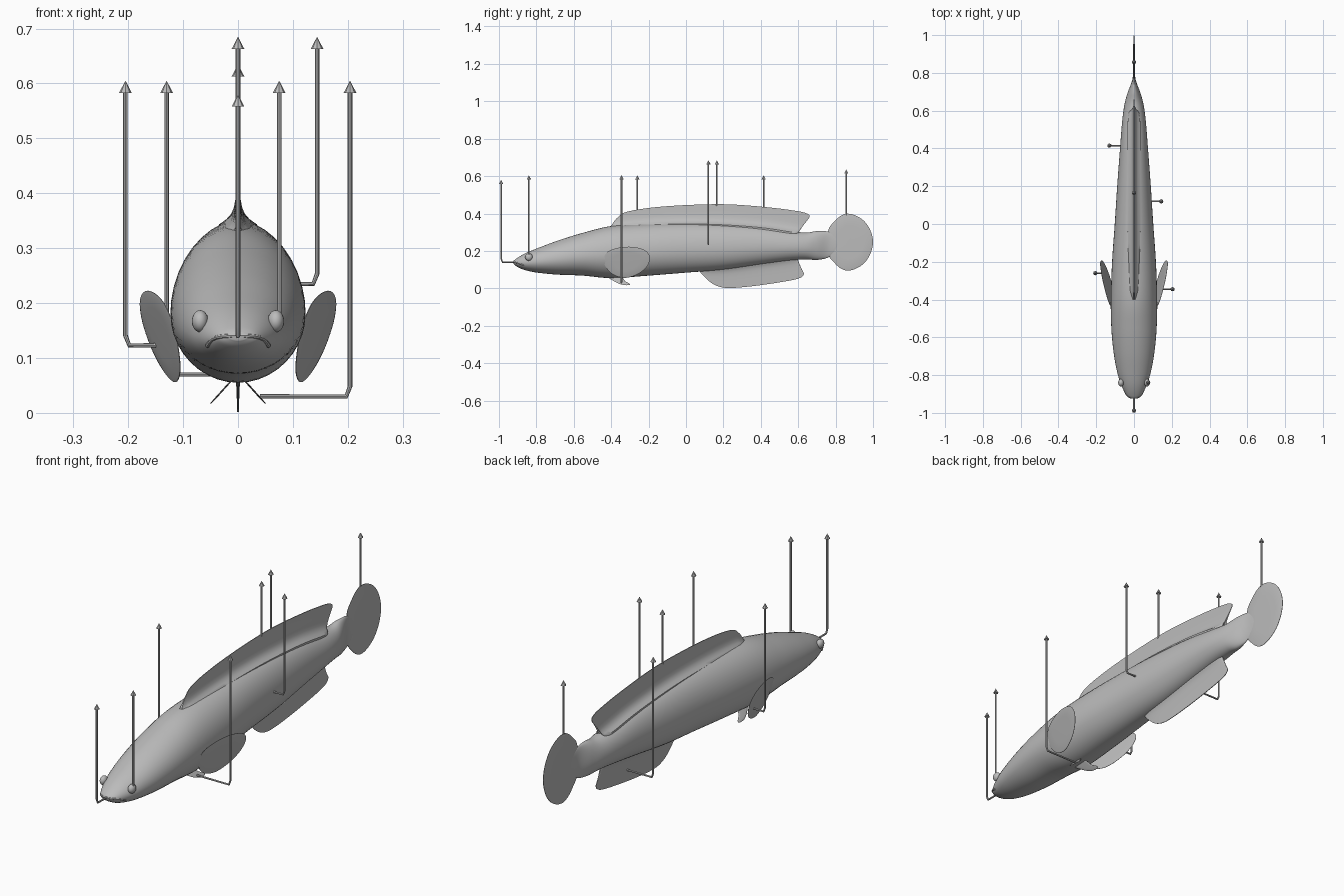
import bpy
import bmesh
import math
from mathutils import Vector

cube = bpy.data.objects.get("Cube")
if cube:
    bpy.data.objects.remove(cube, do_unlink=True)

GREY = (0.5, 0.5, 0.5, 1.0)
grey = bpy.data.materials.new("plain grey")
grey.use_nodes = True
grey.diffuse_color = GREY
shader = next(n for n in grey.node_tree.nodes if n.type == 'BSDF_PRINCIPLED')
shader.inputs["Base Color"].default_value = GREY


def finish(name, bm, angle=40):
    """Turn a bmesh into a shaded, coloured object."""
    bmesh.ops.recalc_face_normals(bm, faces=bm.faces[:])
    mesh = bpy.data.meshes.new(name)
    bm.to_mesh(mesh)
    bm.free()
    mesh.materials.append(grey)
    obj = bpy.data.objects.new(name, mesh)
    bpy.context.collection.objects.link(obj)
    bpy.ops.object.select_all(action='DESELECT')
    obj.select_set(True)
    bpy.context.view_layer.objects.active = obj
    bpy.ops.object.shade_smooth_by_angle(angle=math.radians(angle))
    return obj


def spline(points, steps=6, closed=False):
    """Smooth curve through points of any dimension."""
    pts = [Vector(p) for p in points]
    n = len(pts)

    def at(i):
        return pts[i % n] if closed else pts[max(0, min(n - 1, i))]

    out = []
    for i in range(n if closed else n - 1):
        a, b, c, d = (at(i + k) for k in (-1, 0, 1, 2))
        for s in range(steps):
            t = s / steps
            out.append(b + (c - a) * (t / 2)
                       + (a * 2 - b * 5 + c * 4 - d) * (t * t / 2)
                       + (b * 3 - a - c * 3 + d) * (t ** 3 / 2))
    return out if closed else out + [pts[-1]]


def loft(name, rings, angle=40):
    """Skin closed rings of equal size and cap both ends."""
    bm = bmesh.new()
    rows = [[bm.verts.new(p) for p in ring] for ring in rings]
    n = len(rows[0])
    for low, high in zip(rows, rows[1:]):
        for i in range(n):
            j = (i + 1) % n
            bm.faces.new((low[i], low[j], high[j], high[i]))
    bm.faces.new(rows[0])
    bm.faces.new(rows[-1])
    return finish(name, bm, angle)


# Body: egg sections given as y, half width, top, bottom
sections = [s for s in spline([Vector(p) for p in (
    (-.922, .016, .147, .132), (-.91, .036, .157, .12), (-.88, .055, .176, .104),
    (-.84, .072, .196, .092), (-.78, .09, .22, .082), (-.68, .108, .257, .073),
    (-.55, .12, .297, .068), (-.4, .123, .333, .055), (-.2, .116, .346, .068),
    (0, .102, .35, .084), (.2, .089, .345, .1), (.4, .074, .33, .128),
    (.55, .062, .308, .148), (.64, .049, .298, .155), (.7, .032, .306, .152),
    (.76, .01, .303, .165), (.81, .004, .28, .2))])]


def section_at(y):
    for a, b in zip(sections, sections[1:]):
        if a[0] <= y <= b[0]:
            return a.lerp(b, (y - a[0]) / (b[0] - a[0]))
    return sections[-1]


def egg(section, count=40):
    y, half, top, bottom = section
    mid = bottom + .46 * (top - bottom)
    ring = []
    for i in range(count):
        a = math.tau * i / count
        rise = top - mid if math.sin(a) > 0 else mid - bottom
        ring.append((half * math.cos(a), y, mid + rise * math.sin(a)))
    return ring


loft("body", [egg(s) for s in sections], 60)


def long_fin(name, columns, side):
    """Ridge fin whose foot flares into the body; columns: base y, edge y, edge z."""
    smooth = spline(columns)
    rings = []
    for k, (base_y, edge_y, edge_z) in enumerate(smooth):
        sec = section_at(base_y)
        foot = (sec[2] if side > 0 else sec[3]) - side * .015
        taper = max(.08, math.sin(math.pi * k / (len(smooth) - 1))) ** .5
        flare = .03 if side > 0 else .01
        left, right = [], []
        for t in (0, .08, .16, .25, .35, .5, .7, .9, 1):
            z = foot + (edge_z - foot) * t
            y = base_y + (edge_y - base_y) * t
            height = max(0, abs(z - foot) - .01)
            half = taper * (.0015 + .004 * (1 - t) + flare * math.exp(-height / .014))
            left.append((-half, y, z))
            right.append((half, y, z))
        rings.append(left + right[::-1])
    loft(name, rings, 50)


long_fin("dorsal_fin", (
    (-.4, -.4, .335), (-.375, -.37, .375), (-.34, -.32, .408), (-.2, -.18, .432),
    (0, .02, .446), (.2, .23, .449), (.4, .45, .432), (.52, .6, .412),
    (.57, .65, .398), (.585, .66, .38), (.595, .63, .345), (.6, .6, .31)), 1)
long_fin("anal_fin", (
    (.08, .075, .088), (.1, .1, .06), (.13, .15, .02), (.18, .22, .002),
    (.3, .35, .011), (.45, .5, .032), (.53, .6, .052), (.57, .63, .075),
    (.585, .62, .1), (.595, .6, .145)), -1)


def flat_fin(name, outline, place, half=.003):
    """Thin leaf with a rounded rim; place gives x for each y, z."""
    edge = spline(outline, 5, True)
    centre = sum(edge, Vector((0, 0))) / len(edge)
    rings = []
    for scale, lift in ((.1, 1), (.6, 1), (.93, .7), (1, .2),
                        (1, -.2), (.93, -.7), (.6, -1), (.1, -1)):
        flat = [centre + (p - centre) * scale for p in edge]
        rings.append([(place(y, z) + lift * half, y, z) for y, z in flat])
    loft(name, rings, 60)


# Tail fin, symmetric above and below its axis
upper = [(.76, .06), (.795, .112), (.83, .142), (.865, .152), (.91, .141),
         (.955, .11), (.987, .06)]
axis = .247
flat_fin("tail_fin", [(y, axis + h) for y, h in upper] + [(1.0, axis)]
         + [(y, axis - h) for y, h in reversed(upper)], lambda y, z: 0, .004)

# Paired fins and eyes
pectoral = [(-.44, .14), (-.425, .19), (-.37, .215), (-.29, .222), (-.22, .204),
            (-.193, .165), (-.21, .115), (-.26, .075), (-.33, .056), (-.4, .08)]
pelvic = [(-.42, .065), (-.38, .035), (-.34, .019), (-.305, .017), (-.3, .024),
          (-.325, .038), (-.35, .065)]
for label, side in (("left", 1), ("right", -1)):
    flat_fin(label + "_pectoral_fin", pectoral,
             lambda y, z: side * (.14 + .22 * (y + .315) + .27 * (z - .14)))
    flat_fin(label + "_pelvic_fin", pelvic,
             lambda y, z: side * (.02 + .9 * (.05 - z)), .002)
    bm = bmesh.new()
    bmesh.ops.create_uvsphere(bm, u_segments=20, v_segments=12, radius=.02)
    bmesh.ops.scale(bm, vec=(.75, 1, 1), verts=bm.verts[:])
    bmesh.ops.translate(bm, vec=(side * .069, -.84, .167), verts=bm.verts[:])
    finish(label + "_eye", bm)


def tube(name, points, radius):
    """Round tube along a polyline, converted to a mesh."""
    curve = bpy.data.curves.new(name, 'CURVE')
    curve.dimensions = '3D'
    curve.bevel_depth = radius
    curve.bevel_resolution = 2
    curve.use_fill_caps = True
    line = curve.splines.new('POLY')
    line.points.add(len(points) - 1)
    for target, p in zip(line.points, points):
        target.co = (*p, 1)
    curve.materials.append(grey)
    obj = bpy.data.objects.new(name, curve)
    bpy.context.collection.objects.link(obj)
    bpy.ops.object.select_all(action='DESELECT')
    obj.select_set(True)
    bpy.context.view_layer.objects.active = obj
    bpy.ops.object.convert(target='MESH')
    bpy.ops.object.shade_smooth_by_angle(angle=math.radians(40))


# Upper lip drooping toward the corners of the mouth
half_lip = [(.0, -.92, .14), (.018, -.919, .14), (.036, -.908, .138),
            (.047, -.89, .133), (.056, -.868, .122)]
tube("upper_lip", spline([(-x, y, z) for x, y, z in half_lip[:0:-1]] + half_lip, 4), .004)


def pointer(name, x, y, tip, bottom, target=None):
    """Upright arrow, with an optional bent foot reaching the target."""
    path = [Vector((x, y, tip - .02))]
    corner = Vector((x, y, bottom))
    if target:
        foot = Vector(target)
        path += [corner + Vector((0, 0, .018)),
                 corner + (foot - corner).normalized() * .007, foot]
    else:
        path.append(corner)
    tube(name + "_shaft", path, .0042)
    bm = bmesh.new()
    bmesh.ops.create_cone(bm, cap_ends=True, segments=8, radius1=.0115,
                          radius2=0, depth=.022)
    bmesh.ops.translate(bm, vec=(x, y, tip - .011), verts=bm.verts[:])
    finish(name + "_head", bm, 30)


# Label arrows for each part of the fish
pointer("mouth_pointer", 0, -.988, .58, .14, (0, -.91, .14))
pointer("eye_pointer", .075, -.84, .605, .17)
pointer("pelvic_pointer", .204, -.345, .605, .03, (.04, -.345, .03))
pointer("pectoral_pointer", -.205, -.26, .605, .123, (-.148, -.26, .123))
pointer("flank_pointer", .144, .12, .685, .235, (.085, .12, .235))
pointer("dorsal_pointer", 0, .165, .685, .44)
pointer("anal_pointer", -.13, .415, .605, .07, (0, .415, .07))
pointer("tail_pointer", 0, .857, .635, .39)
